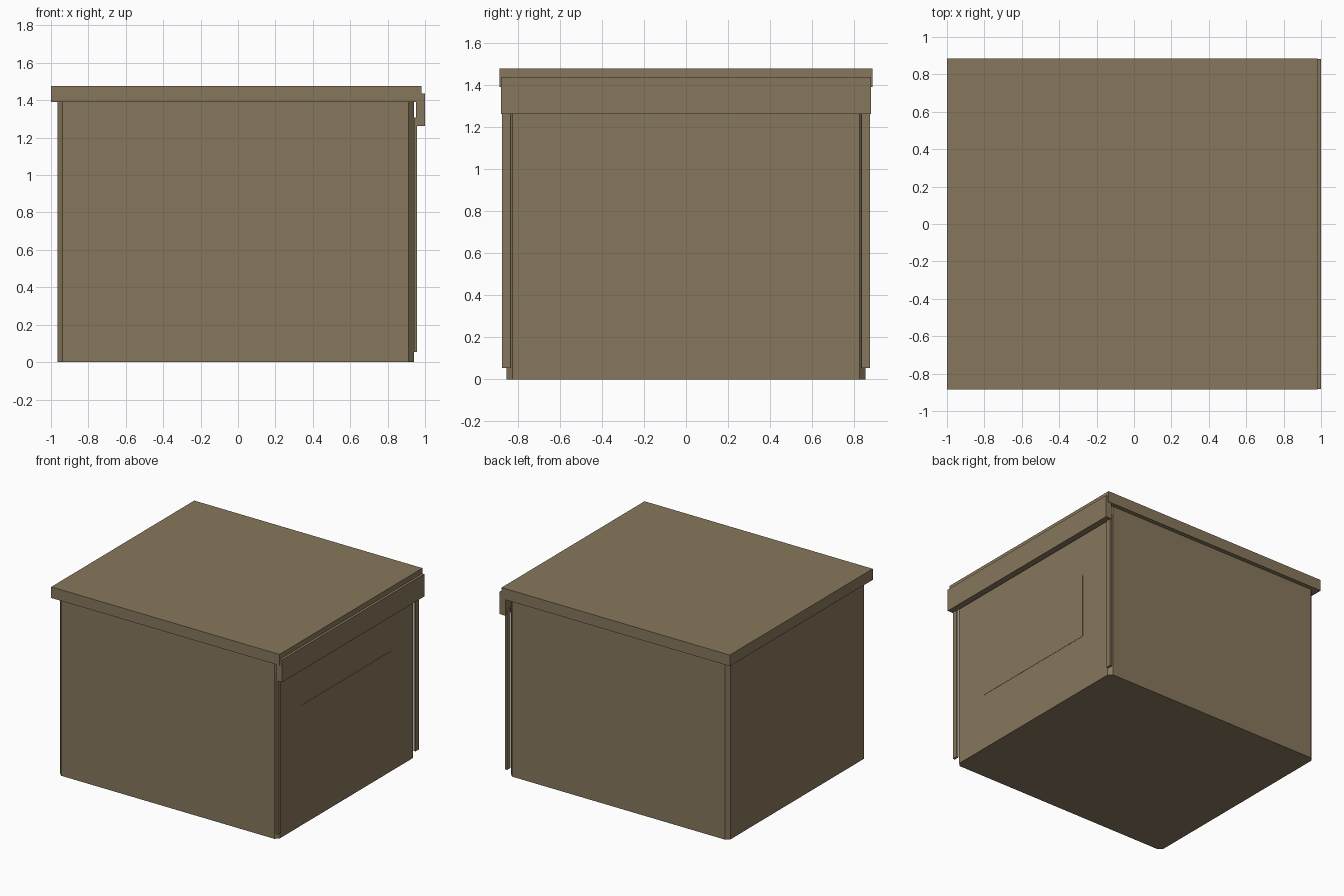
import bpy, bmesh

if "Cube" in bpy.data.objects:
    bpy.data.objects.remove(bpy.data.objects["Cube"])

mat = bpy.data.materials.new("olive brown")
mat.diffuse_color = (0.242, 0.186, 0.108, 1)
mat.use_nodes = True
mat.node_tree.nodes["Principled BSDF"].inputs["Base Color"].default_value = mat.diffuse_color


def prism(name, outline, z0, z1):
    """Extrude an xy outline between two heights."""
    bm = bmesh.new()
    base = bm.faces.new([bm.verts.new((x, y, z0)) for x, y in outline])
    ext = bmesh.ops.extrude_face_region(bm, geom=[base])["geom"]
    top = [g for g in ext if isinstance(g, bmesh.types.BMVert)]
    bmesh.ops.translate(bm, verts=top, vec=(0, 0, z1 - z0))
    bmesh.ops.recalc_face_normals(bm, faces=bm.faces)
    me = bpy.data.meshes.new(name)
    bm.to_mesh(me)
    bm.free()
    me.materials.append(mat)
    ob = bpy.data.objects.new(name, me)
    bpy.context.collection.objects.link(ob)
    return ob


def box(name, x0, x1, y0, y1, z0, z1):
    return prism(name, [(x0, y0), (x1, y0), (x1, y1), (x0, y1)], z0, z1)


# Body with chamfered vertical corners
L, R, W, C = -0.965, 0.94, 0.853, 0.028
prism("body", [(L + C, -W), (R - C, -W), (R, -W + C), (R, W - C),
               (R - C, W), (L + C, W), (L, W - C), (L, -W + C)], 0, 1.39)

# Overhanging flat roof
box("roof", -1.0, 0.98, -0.886, 0.886, 1.39, 1.477)

# Shutter housing above the right-hand opening
box("shutter_housing", 0.951, 1.0, -0.881, 0.881, 1.262, 1.437)

# Guide rails on both sides of the opening
for side, name in ((-1, "front_rail"), (1, "back_rail")):
    ys = sorted((side * 0.835, side * 0.874))
    box(name, 0.94, 0.957, ys[0], ys[1], 0.053, 1.307)

# Flush panel in the right wall
box("wall_panel", 0.938, 0.942, -0.55, 0.55, 0.442, 0.943)
